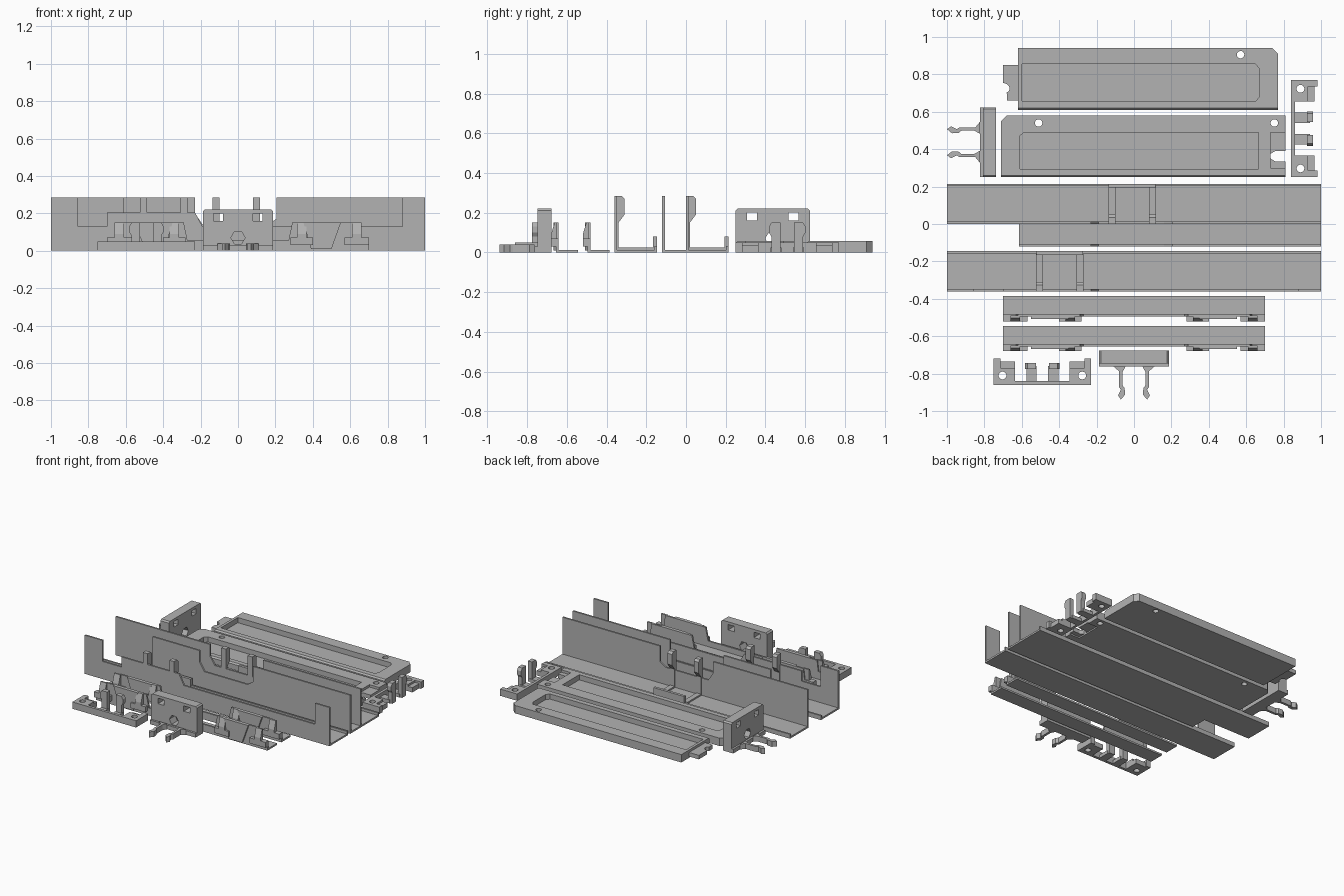
import bpy, bmesh, math
from mathutils import Matrix, Vector

if "Cube" in bpy.data.objects:
    bpy.data.objects.remove(bpy.data.objects["Cube"])

grey = bpy.data.materials.new("grey plastic")
grey.diffuse_color = (0.45, 0.45, 0.45, 1)
grey.use_nodes = True
grey.node_tree.nodes["Principled BSDF"].inputs["Base Color"].default_value = grey.diffuse_color


def prism(name, loops, a, b, axis='z', M=Matrix()):
    """Extrude outline (first loop) with holes (other loops) from a to b along an axis."""
    cu = bpy.data.curves.new(name, 'CURVE')
    cu.dimensions, cu.fill_mode, cu.extrude = '2D', 'BOTH', (b - a) / 2
    for pts in loops:
        s = cu.splines.new('POLY')
        s.points.add(len(pts) - 1)
        for p, (u, v) in zip(s.points, pts):
            p.co = (u, v, 0, 1)
        s.use_cyclic_u = True
    tmp = bpy.data.objects.new("tmp", cu)
    bpy.context.collection.objects.link(tmp)
    dg = bpy.context.evaluated_depsgraph_get()
    me = bpy.data.meshes.new_from_object(tmp.evaluated_get(dg))
    bpy.data.objects.remove(tmp)
    bm = bmesh.new()
    bm.from_mesh(me)
    bmesh.ops.remove_doubles(bm, verts=bm.verts, dist=1e-5)
    for v in bm.verts:
        x, y, w = v.co.x, v.co.y, v.co.z + (a + b) / 2
        v.co = M @ Vector({'z': (x, y, w), 'y': (x, w, y), 'x': (w, x, y)}[axis])
    bmesh.ops.recalc_face_normals(bm, faces=bm.faces)
    bm.to_mesh(me)
    bm.free()
    me.materials.clear()
    me.materials.append(grey)
    for p in me.polygons:
        p.use_smooth = False
        p.material_index = 0
    ob = bpy.data.objects.new(name, me)
    bpy.context.collection.objects.link(ob)
    return ob


def rect(x0, x1, y0, y1):
    return [(x0, y0), (x1, y0), (x1, y1), (x0, y1)]


def circle(x, y, r, n=16):
    return [(x + r * math.cos(2 * math.pi * i / n), y + r * math.sin(2 * math.pi * i / n)) for i in range(n)]


def box(name, x0, x1, y0, y1, z0, z1, M=Matrix()):
    return prism(name, [rect(x0, x1, y0, y1)], z0, z1, 'z', M)


# Shallow lids: base plate, rim around a recess, low edge strip and end tab
H = 0.058
back_out = [(-.62, .65), (.77, .65), (.77, .91), (.74, .94), (-.62, .94)]
prism("back_lid_floor", [[(-.62, .61), (.77, .61), (.77, .91), (.74, .94), (-.62, .94)],
                         circle(.57, .905, .02)], 0, .02)
prism("back_lid_rim", [back_out, [(-.6, .657), (.65, .657), (.67, .68), (.67, .83), (.65, .855), (-.6, .855)],
                       circle(.57, .905, .02)], .02, H)
prism("back_lid_edge", [[(.61, .02), (.65, .02), (.65, H), (.62, H), (.61, .048)]], -.62, .77, 'x')
prism("back_lid_tab", [[(-.62, .66), (-.68, .66), (-.68, .695)] +
                       [(-.69 + .025 * math.cos(t), .725 + .025 * math.sin(t)) for t in (-1.2, -.5, 0, .5, 1.2)] +
                       [(-.70, .755), (-.70, .85), (-.62, .85)]], .01, .04)

front_out = [(-.71, .25), (.81, .25), (.81, .30), (.73, .30), (.73, .49), (.81, .49),
             (.81, .58), (-.68, .58), (-.71, .55)]
holes = [circle(-.51, .54, .02), circle(.75, .54, .02)]
prism("front_lid_floor", [front_out] + holes, 0, .02)
prism("front_lid_rim", [[(x, .29 if y == .25 else y) for x, y in front_out],
                        [(-.61, .295), (.665, .295), (.665, .49), (-.59, .49), (-.61, .47)]] + holes, .02, H)
prism("front_lid_edge", [[(.25, .02), (.29, .02), (.29, H), (.26, H), (.25, .048)]], -.71, .81, 'x')
prism("front_lid_tab", [[(.73, .30), (.81, .30), (.81, .335), (.755, .335), (.73, .35), (.73, .375),
                         (.755, .39), (.81, .39), (.81, .49), (.73, .49)]], .01, .04)


# Long channels: floor, low lip, tall notched wall and a pair of snap hooks
def channel(name, y, xc, wall):
    T = .013
    box(name + "_floor", -1, 1, y, y + .215, 0, T)
    box(name + "_lip", -1, 1, y + .202, y + .215, T, .032)
    box(name + "_lip_tab", xc - .125, xc + .125, y + .195, y + .215, T, .08)
    prism(name + "_wall", [wall], y, y + T, 'y')
    for s in (-1, 1):
        x = xc + s * .108
        box(name + "_rib", x - .019, x + .019, y + T, y + .2, T, .024)
        prism(name + "_hook", [[(y, T), (y + .02, T), (y + .02, .15), (y + .05, .19), (y + .05, .27),
                                (y + .035, .285), (y, .285)]], x - .019, x + .019, 'x')


TOP = .285
channel("back_channel", 0, -.01, [(-1, 0), (1, 0), (1, TOP), (.205, TOP), (.205, .17), (.16, .14),
                                  (-.19, .14), (-.23, .2), (-.23, TOP), (-1, TOP)])
channel("front_channel", -.36, -.397, [(-1, 0), (1, 0), (1, TOP), (.88, TOP), (.88, .13), (-.19, .13),
                                       (-.23, .205), (-.70, .205), (-.70, .13), (-.855, .13),
                                       (-.855, TOP), (-1, TOP)])

# Middle angle strip
box("middle_angle_floor", -.615, 1, -.12, 0, 0, .013)
prism("middle_angle_wall", [[(-.615, 0), (1, 0), (1, TOP), (.205, TOP), (.205, .17), (.16, .14),
                             (-.19, .14), (-.23, .2), (-.23, TOP), (-.615, TOP)]], -.12, -.107, 'y')

# Two clip rails with mirrored tabs
half = [(.70, .07), (.63, .07), (.62, .15), (.29, .15), (.27, .055)]
for nm, y in (("rear_rail", -.52), ("front_rail", -.68)):
    box(nm + "_floor", -.70, .70, y + .03, y + .135, 0, .013)
    prism(nm + "_wall", [[(-.70, 0), (.70, 0)] + half + [(-x, z) for x, z in reversed(half)]],
          y + .025, y + .038, 'y')
    for s in (-1, 1):
        prism(nm + "_flap", [[(s * .35, .15), (s * .39, .01), (s * .50, .01), (s * .55, .15)]],
              y + .012, y + .025, 'y')
        for x0, x1 in ((.28, .40), (.57, .70)):
            a, b = sorted((s * x0, s * x1))
            box(nm + "_foot", a, b, y, y + .03, .03, .07)
            m = (a + b) / 2
            prism(nm + "_foot_clip", [[(y, .03), (y + .03, .03), (y + .03, .15), (y + .018, .15), (y, .09)]],
                  m - .025, m + .025, 'x')


# Snap blocks: windowed body with two sprung arms
def snap_block(name, M):
    wins = [rect(s * .105 - .025, s * .105 + .025, .16, .2) for s in (-1, 1)]
    prism(name + "_body", [[(-.187, 0), (.187, 0), (.187, .21), (.177, .22), (-.177, .22), (-.187, .21)],
                           circle(0, .07, .038, 6)] + wins, -.07, 0, 'y', M)
    box(name + "_ledge", -.187, .187, -.085, -.07, 0, .03, M)
    arm = [(.11, -.085), (.08, -.11), (.08, -.195), (.07, -.21), (.085, -.24), (.07, -.262),
           (.048, -.235), (.05, -.2), (.062, -.185), (.062, -.115), (.045, -.085)]
    for s in (-1, 1):
        prism(name + "_arm", [[(s * x, y) for x, y in arm]], 0, .04, 'z', M)


# Sockets: screw pads on a bar with two upright prongs
def socket(name, M):
    box(name + "_bar", -.26, .26, 0, .02, 0, .05, M)
    for s in (-1, 1):
        a, b = sorted((s * .145, s * .26))
        prism(name + "_pad", [rect(a, b, .02, .09), circle(s * .213, .05, .021)], 0, .05, 'z', M)
        a, b = sorted((s * .145, s * .225))
        box(name + "_pad_step", a, b, .09, .125, 0, .035, M)
        a, b = sorted((s * .225, s * .26))
        box(name + "_pad_end", a, b, .09, .14, 0, .05, M)
        a, b = sorted((s * .03, s * .085))
        box(name + "_prong_foot", a, b, .02, .10, 0, .025, M)
        prism(name + "_prong", [[(s * .035, 0), (s * .08, 0), (s * .08, .08), (s * .092, .1),
                                 (s * .092, .13), (s * .08, .15), (s * .035, .15)]], .085, .118, 'y', M)


turn = Matrix.Rotation(-math.pi / 2, 4, 'Z')
snap_block("front_snap", Matrix.Translation((0, -.677, 0)))
snap_block("side_snap", Matrix.Translation((-.738, .437, 0)) @ turn)
socket("front_socket", Matrix.Translation((-.49, -.86, 0)))
socket("side_socket", Matrix.Translation((.84, .51, 0)) @ turn)
